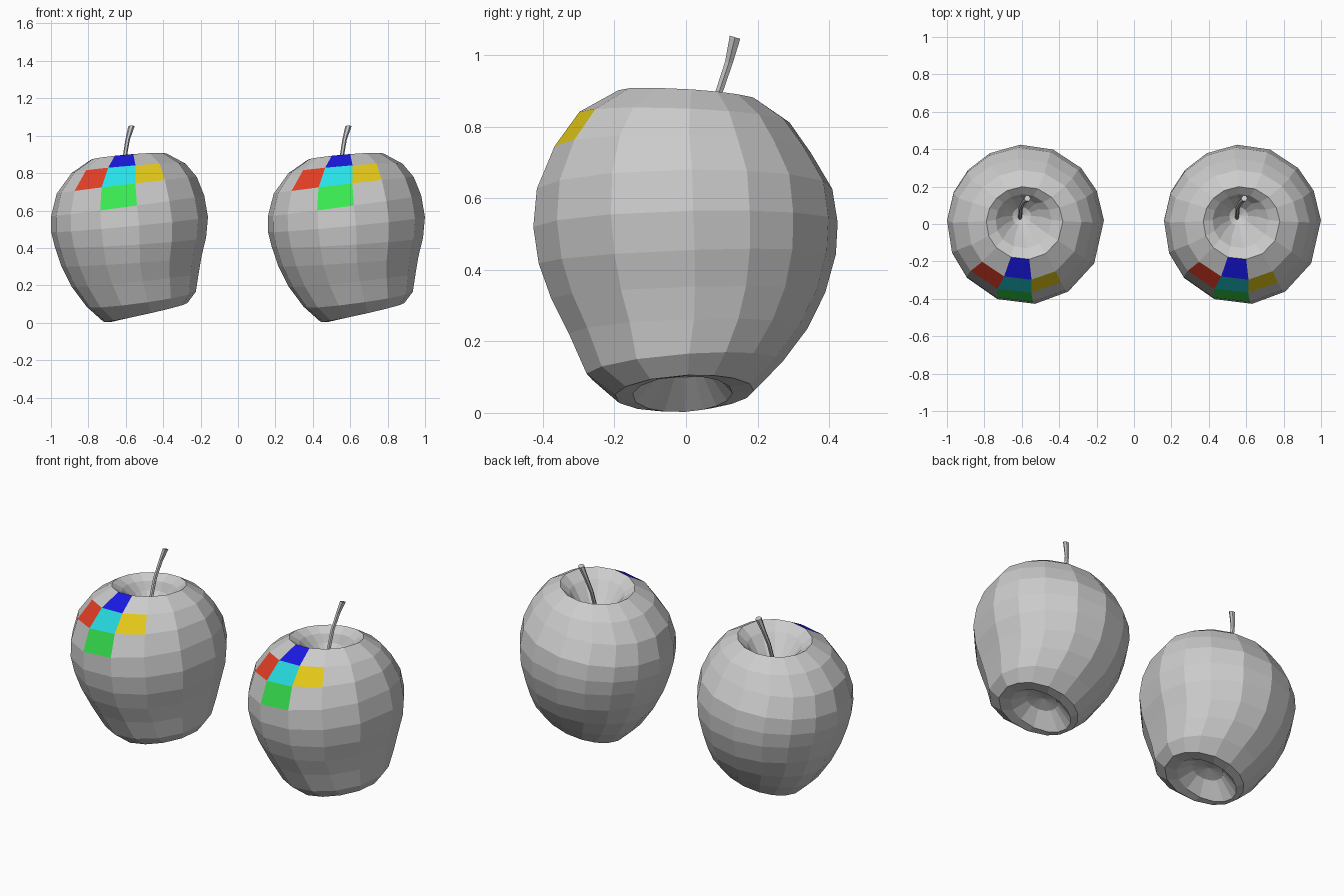
import bpy, bmesh
from math import cos, sin, radians, pi
from mathutils import Vector

if "Cube" in bpy.data.objects:
    bpy.data.objects.remove(bpy.data.objects["Cube"])

# Azimuths of the slightly irregular vertical columns
ANGLES = [177, 156, 137, 117, 94, 69.5, 45, 25, 3, -29, -57, -83, -111, -138, -159]
N = len(ANGLES)
FRONT = ANGLES.index(-83)   # column between -83 and -111 degrees

# Tilted rings, hollow to basin: left x, right x, front y, back y, then z at each of those
RINGS = [
    (-.07, .03, -.01, .09, .73, .73, .73, .73),
    (-.12, .08, -.07, .14, .79, .79, .79, .79),
    (-.16, .14, -.13, .16, .84, .86, .86, .84),
    (-.21, .20, -.19, .20, .87, .905, .90, .875),
    (-.31, .30, -.30, .29, .80, .85, .84, .815),
    (-.39, .36, -.37, .35, .69, .78, .74, .73),
    (-.42, .40, -.42, .41, .57, .68, .62, .63),
    (-.42, .42, -.43, .425, .48, .56, .52, .54),
    (-.40, .41, -.415, .42, .40, .45, .42, .45),
    (-.365, .385, -.38, .39, .31, .36, .31, .33),
    (-.31, .37, -.33, .34, .21, .28, .20, .22),
    (-.23, .355, -.28, .27, .10, .18, .09, .13),
    (-.14, .31, -.20, .19, .03, .13, .02, .04),
    (-.11, .24, -.15, .13, .01, .11, .04, .05),
    (-.03, .15, -.08, .07, .10, .14, .11, .12),
]
RIM = 3   # index of the top rim ring


def material(name, rgb):
    m = bpy.data.materials.new(name)
    m.diffuse_color = (*rgb, 1)
    m.use_nodes = True
    m.node_tree.nodes["Principled BSDF"].inputs["Base Color"].default_value = m.diffuse_color
    return m


def loft(bm, rings):
    """Join vertex rings with quads and close both ends; returns rows of faces."""
    rows = []
    n = len(rings[0])
    for a, b in zip(rings, rings[1:]):
        rows.append([bm.faces.new((a[i], a[(i + 1) % n], b[(i + 1) % n], b[i]))
                     for i in range(n)])
    return rows


def finish(bm, name):
    bmesh.ops.recalc_face_normals(bm, faces=bm.faces[:])
    me = bpy.data.meshes.new(name)
    bm.to_mesh(me)
    bm.free()
    return me


def fan(bm, ring, z):
    c = sum((v.co for v in ring), Vector()) / len(ring)
    tip = bm.verts.new((c.x, c.y, z))
    for i, v in enumerate(ring):
        bm.faces.new((v, ring[(i + 1) % len(ring)], tip))


def fruit_mesh():
    bm = bmesh.new()
    rings = []
    for l, r, f, b, zl, zr, zf, zb in RINGS:
        ring = []
        for deg in ANGLES:
            c, s = cos(radians(deg)), sin(radians(deg))
            ring.append(bm.verts.new((
                (l + r) / 2 + (r - l) / 2 * c,
                (f + b) / 2 + (b - f) / 2 * s,
                (zl + zr + zf + zb) / 4 + (zr - zl) / 2 * c + (zb - zf) / 2 * s)))
        rings.append(ring)
    rows = loft(bm, rings)
    fan(bm, rings[0], .71)
    fan(bm, rings[-1], .13)
    # Coloured patches on the front: (row, column, material slot)
    for row, col, slot in [(0, 0, 1), (1, 0, 2), (2, 0, 3), (1, 1, 4), (1, -1, 5)]:
        rows[RIM + row][(FRONT + col) % N].material_index = slot
    return finish(bm, "fruit_body")


def stem_mesh():
    bm = bmesh.new()
    path = [(-.03, .03, .70, .011), (-.025, .09, .89, .011),
            (-.01, .12, .98, .012), (.01, .137, 1.05, .017)]
    rings = [[bm.verts.new((x + r * cos(i * pi / 3), y + r * sin(i * pi / 3),
                            z - .3 * r * sin(i * pi / 3)))
              for i in range(6)] for x, y, z, r in path]
    loft(bm, rings)
    bm.faces.new(rings[0])
    bm.faces.new(rings[-1])
    return finish(bm, "stem")


body, stem = fruit_mesh(), stem_mesh()
for name, rgb in [("grey", (.8, .8, .8)), ("blue", (.01, .01, .8)),
                  ("cyan", (.02, .75, .8)), ("green", (.04, .8, .08)),
                  ("red", (.8, .05, .02)), ("yellow", (.8, .6, .01))]:
    body.materials.append(material(name, rgb))

# Two identical apples side by side
for side, x in (("left", -.58), ("right", .58)):
    for part, me in (("apple_body", body), ("apple_stem", stem)):
        ob = bpy.data.objects.new(f"{side}_{part}", me)
        ob.location.x = x
        bpy.context.collection.objects.link(ob)
